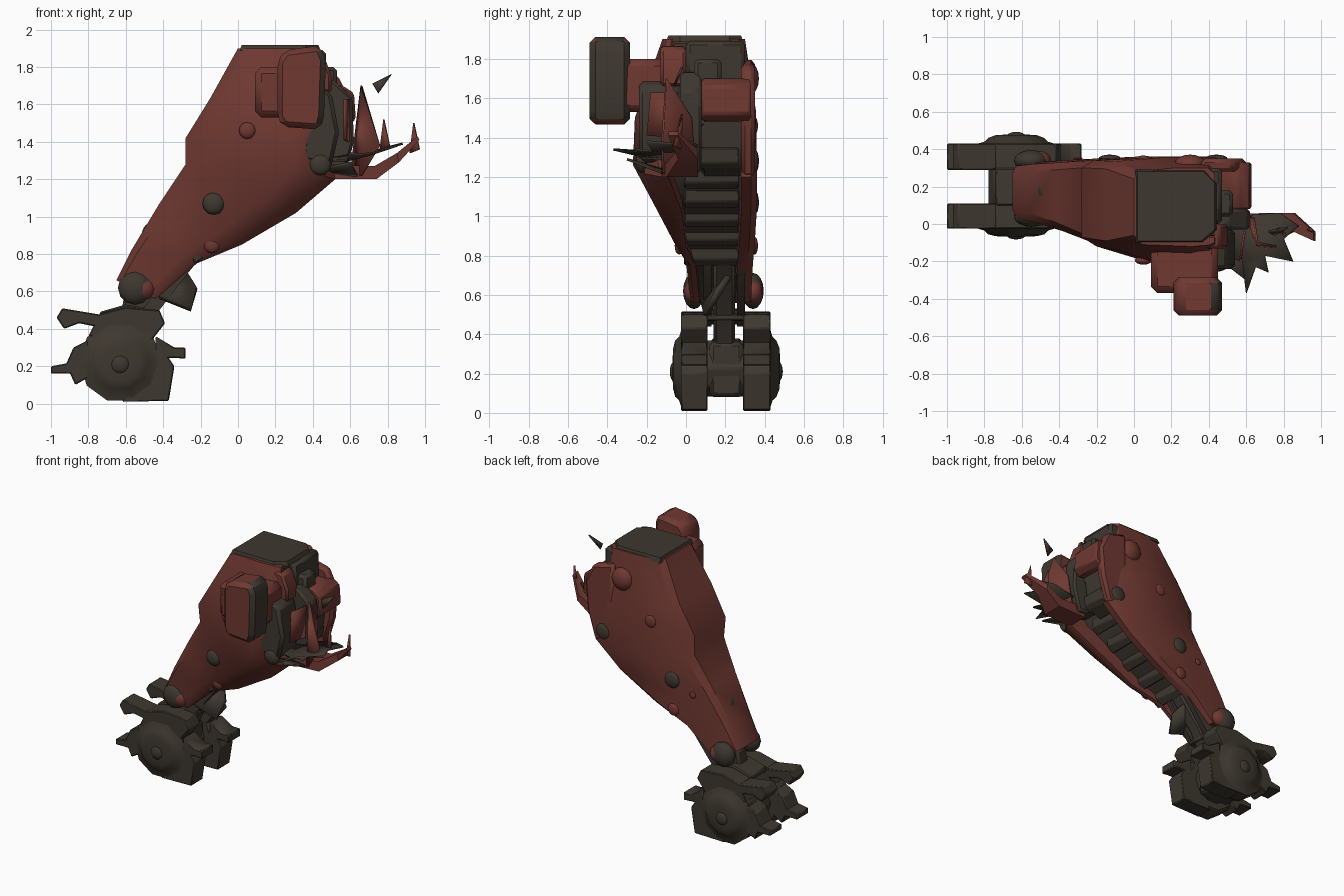
import bpy, bmesh, math
from mathutils import Vector, Matrix

cube = bpy.data.objects.get("Cube")
if cube:
    bpy.data.objects.remove(cube)


def material(name, rgb):
    m = bpy.data.materials.new(name)
    m.use_nodes = True
    m.diffuse_color = (*rgb, 1)
    bsdf = next(n for n in m.node_tree.nodes if n.type == 'BSDF_PRINCIPLED')
    bsdf.inputs["Base Color"].default_value = (*rgb, 1)
    bsdf.inputs["Roughness"].default_value = 0.8
    return m


RED = material("rust red", (0.16, 0.04, 0.031))
DARK = material("dark metal", (0.048, 0.039, 0.029))


def finish(name, bm, *mats, bevel=0, angle=35):
    bmesh.ops.recalc_face_normals(bm, faces=bm.faces)
    mesh = bpy.data.meshes.new(name)
    bm.to_mesh(mesh)
    bm.free()
    for m in mats:
        mesh.materials.append(m)
    mesh.polygons.foreach_set("use_smooth", [True] * len(mesh.polygons))
    mesh.set_sharp_from_angle(angle=math.radians(angle))
    ob = bpy.data.objects.new(name, mesh)
    bpy.context.scene.collection.objects.link(ob)
    if bevel:
        b = ob.modifiers.new("bevel", 'BEVEL')
        b.width, b.segments = bevel, 1
    return ob


def loft(name, rings, *mats, bevel=0):
    bm = bmesh.new()
    rows = [[bm.verts.new(p) for p in r] for r in rings]
    n = len(rows[0])
    for a, b in zip(rows, rows[1:]):
        for i in range(n):
            j = (i + 1) % n
            bm.faces.new((a[i], a[j], b[j], b[i]))
    bm.faces.new(rows[0])
    bm.faces.new(rows[-1])
    return finish(name, bm, *mats, bevel=bevel)


def prism(name, outline, y0, y1, *mats, bevel=0.0):
    """Side outline in x and z, pulled across y."""
    return loft(name, [[(x, y, z) for x, z in outline] for y in (y0, y1)], *mats, bevel=bevel)


def box(name, x, y, z, *mats, bevel=0.02):
    outline = [(x[0], z[0]), (x[1], z[0]), (x[1], z[1]), (x[0], z[1])]
    return prism(name, outline, *y, *mats, bevel=bevel)


def plate(name, points, mat, thick=0.012):
    bm = bmesh.new()
    bm.faces.new([bm.verts.new(p) for p in points])
    bmesh.ops.triangulate(bm, faces=bm.faces)
    ob = finish(name, bm, mat)
    s = ob.modifiers.new("thickness", 'SOLIDIFY')
    s.thickness, s.offset = thick, 0


def knob(name, pos, r, mat, depth=0.5, axis='Y'):
    """Flattened dome, squashed along one axis."""
    bm = bmesh.new()
    bmesh.ops.create_uvsphere(bm, u_segments=12, v_segments=8, radius=r)
    bmesh.ops.scale(bm, vec=(1, 1, depth), verts=bm.verts)
    turn = (math.pi / 2, 'X') if axis == 'Y' else (-math.pi / 3, 'Y')
    bmesh.ops.rotate(bm, matrix=Matrix.Rotation(turn[0], 3, turn[1]), verts=bm.verts)
    bmesh.ops.translate(bm, vec=pos, verts=bm.verts)
    finish(name, bm, mat, angle=50)


# Limb shell: C-shaped sections open on the +x side
# each: left edge x z, right edge x z, then y of left corner, bulge, lip, rear
SECTIONS = [
    (-.65, .66, -.44, .56, .05, .02, .04, .33),
    (-.57, .82, -.22, .75, .03, .00, .02, .34),
    (-.42, 1.07, .02, .85, -.02, -.08, -.03, .35),
    (-.28, 1.28, .31, 1.02, -.08, -.18, -.05, .36),
    (-.28, 1.42, .52, 1.2, -.1, -.27, -.12, .36),
    (-.15, 1.63, .46, 1.45, -.12, -.26, -.2, .355),
    (0, 1.9, .43, 1.9, -.09, -.12, -.1, .3),
]


def across(s, t, y):
    return (s[0] + (s[2] - s[0]) * t, y, s[1] + (s[3] - s[1]) * t)


def shell_ring(s):
    yl, yf, ye, yb = s[4:]
    shape = [(1, ye), (.93, yf * .6 + ye * .4), (.72, yf), (.1, yl - .02), (0, yl + .03),
             (0, yb - .06), (.08, yb - .02), (.5, yb), (.92, yb), (1, yb - .03),
             (1, yb - .08), (.3, yb - .1), (.3, ye + .04), (1, ye + .03)]
    return [across(s, t, y) for t, y in shape]


loft("limb_shell", [shell_ring(s) for s in SECTIONS], RED)

# Dark filling of the open channel
loft("channel_core", [[across(s, t, y) for t, y in
     ((.2, s[6] + .02), (.8, s[6] + .02), (.8, s[7] - .07), (.2, s[7] - .07))]
     for s in SECTIONS[:5]] +
     [[(.05, -.1, 1.65), (.42, -.17, 1.55), (.42, .28, 1.55), (.05, .28, 1.65)],
      [(.05, -.06, 1.88), (.43, -.06, 1.88), (.43, .27, 1.88), (.05, .27, 1.88)]], DARK)

# Stepped ribs along the channel
start, end = Vector((-.2, 0, .79)), Vector((.5, 0, 1.28))
for i in range(6):
    c = start.lerp(end, i / 5)
    prism(f"channel_rib_{i + 1}", [(c.x - .07, c.z + .05), (c.x - .03, c.z - .045),
          (c.x + .02, c.z - .01), (c.x + .03, c.z + .07)], -.01, .27, DARK, bevel=.008)

# Top cap with cut corners, and the rim below it
loft("top_cap", [[(.02 - g, -.09 - g, z), (.36 + g, -.09 - g, z), (.43 + g, -.03, z),
                  (.43 + g, .22, z), (.37 + g, .28 + g, z), (.02 - g, .28 + g, z)]
                 for g, z in ((.012, 1.885), (0, 1.918))], DARK)
box("upper_rim", (.36, .47), (0, .3), (1.68, 1.89), DARK)
prism("front_rim", [(.38, 1.68), (.5, 1.66), (.5, 1.75), (.46, 1.86), (.38, 1.87)],
      -.13, 0, RED, bevel=.015)
box("rim_column", (.4, .53), (.04, .18), (1.45, 1.8), DARK)
prism("inner_frame", [(.4, 1.25), (.57, 1.22), (.62, 1.4), (.61, 1.64), (.5, 1.74), (.42, 1.7)],
      -.03, .08, DARK, bevel=.015)
prism("front_cavity", [(.34, 1.3), (.5, 1.27), (.54, 1.45), (.5, 1.66), (.38, 1.72)],
      -.24, -.03, DARK, bevel=.02)
prism("inner_block", [(.38, 1.2), (.5, 1.25), (.54, 1.52), (.42, 1.6)], .08, .29, DARK, bevel=.015)

# Rear wall extension and the guard wrapped round its edge
prism("rear_panel", [(.36, 1.2), (.52, 1.2), (.58, 1.4), (.6, 1.62), (.53, 1.76), (.36, 1.8)],
      .28, .35, RED, bevel=.02)
prism("side_guard", [(.42, 1.52), (.58, 1.48), (.63, 1.52), (.62, 1.66), (.56, 1.7), (.42, 1.7)],
      .08, .33, RED, bevel=.012)
knob("rear_bulge", (.3, .32, 1.7), .085, RED, .6)

# Front box pair, the outer one with a dark +x side
box("box_mount", (.09, .45), (-.37, -.08), (1.53, 1.8), RED, bevel=.035)
outer = prism("outer_box", [(.21, 1.53), (.24, 1.48), (.44, 1.465), (.46, 1.54), (.47, 1.84),
              (.44, 1.915), (.25, 1.89), (.21, 1.83)], -.49, -.285, RED, DARK, bevel=.035)
for f in outer.data.polygons:
    if f.normal.x > .6:
        f.material_index = 1

# Torn sheet metal on the open side
plate("torn_panel", [(.6, .05, 1.2), (.66, -.12, 1.22), (.76, -.12, 1.38), (.66, -.1, 1.7),
                     (.64, .03, 1.5)], RED)
plate("torn_flap", [(.57, -.2, 1.41), (.59, -.05, 1.4), (.59, -.04, 1.63), (.57, -.18, 1.63)], RED)
loft("torn_bar", [[(x, y0, z), (x, y1, z), (x - .01, y1, z + h), (x - .01, y0, z + h)]
                  for x, z, h, y0, y1 in ((.5, 1.2, .08, -.12, .05), (.74, 1.2, .07, -.1, .06),
                                          (.86, 1.29, .05, -.04, .06), (.97, 1.41, .02, -.09, -.04))],
     RED)
plate("torn_sheet", [(.5, .04, 1.32), (.78, .06, 1.36), (.88, -.01, 1.39), (.8, -.08, 1.37),
                     (.85, -.2, 1.38), (.7, -.17, 1.33), (.72, -.26, 1.34), (.65, -.23, 1.33),
                     (.6, -.37, 1.34), (.58, -.2, 1.3), (.5, -.18, 1.3)], DARK)
plate("lower_tear", [(.47, -.2, 1.26), (.6, -.3, 1.29), (.64, -.12, 1.22), (.52, -.05, 1.22)], DARK)
plate("loose_flake", [(.72, -.04, 1.71), (.82, -.02, 1.76), (.75, -.06, 1.66)], DARK)
for i, (x, z) in enumerate(((.78, 1.52), (.94, 1.5))):
    plate(f"torn_spike_{i + 1}", [(x - .02, -.03, z - .16), (x + .03, -.06, z - .14),
                                  (x, -.02, z)], RED)

# Rivets on both faces
for i, (x, z, r, mat, front) in enumerate((
        (.05, 1.46, .045, RED, -.195), (.44, 1.28, .06, DARK, -.225), (-.13, 1.07, .06, DARK, -.1),
        (-.14, .85, .045, RED, -.035), (-.3, 1.0, .025, RED, -.035))):
    knob(f"front_rivet_{i + 1}", (x, front, z), r, mat)
    knob(f"rear_rivet_{i + 1}", (x, .35, z), r, mat, .35)
knob("left_rivet", (-.487, .18, .93), .04, DARK, axis='X')

# Ankle joint
for side, y in (("front", .04), ("rear", .34)):
    knob(f"{side}_ankle_cap", (-.55, y, .62), .092, DARK, .6)
    knob(f"{side}_ankle_rim", (-.505, y, .615), .062, RED, .8)
prism("ankle_strut", [(-.66, .3), (-.52, .3), (-.4, .54), (-.2, .78), (-.34, .82), (-.6, .62)],
      .14, .25, DARK, bevel=.015)
for y in (.09, .26):
    prism("ankle_rod", [(-.56, .44), (-.42, .5), (-.22, .76), (-.28, .8)], y, y + .04, DARK)
plate("ankle_blade", [(-.42, .08, .57), (-.25, .1, .5), (-.22, .16, .62), (-.29, .24, .73),
                      (-.4, .26, .62)], DARK, .03)
prism("ankle_plate", [(-.74, .49), (-.6, .53), (-.42, .5), (-.42, .47), (-.74, .45)],
      .1, .3, DARK, bevel=.008)

# Foot: two spiked drums on a shared axle
CX, CZ = -.63, .225


def circle(r, n=10):
    return [(CX + r * math.cos(math.tau * k / n), CZ + r * math.sin(math.tau * k / n))
            for k in range(n)]


prism("foot_axle", circle(.15), .08, .33, DARK, bevel=.01)
prism("axle_bridge", [(-.76, .08), (-.5, .08), (-.48, .36), (-.74, .38)], .12, .29, DARK, bevel=.02)
SPIKES = {
    "lower_left": [(-.82, .16), (-1, .16), (-1, .2), (-.89, .22), (-.82, .27)],
    "lower_front": [(-.8, .14), (-.87, .1), (-.92, .21), (-.88, .3), (-.8, .34)],
    "upper_left": [(-.7, .4), (-.85, .43), (-.93, .4), (-.97, .46), (-.94, .51), (-.7, .47)],
    "upper_right": [(-.8, .36), (-.74, .48), (-.6, .515), (-.42, .5), (-.39, .43), (-.46, .34)],
    "right": [(-.44, .24), (-.34, .245), (-.28, .24), (-.28, .3), (-.34, .3), (-.44, .36)],
    "heel": [(-.62, .01), (-.37, .015), (-.34, .2), (-.42, .32)],
}
for side, inner, face, tip in (("front", .11, -.035, -.08), ("rear", .29, .44, .49)):
    out = 1 if tip > inner else -1
    loft(f"{side}_drum", [[(x, y, z) for x, z in circle(r)] for r, y in
         ((.2, inner), (.22, inner + out * .03), (.22, face - out * .015), (.17, face),
          (.15, face + out * .02), (.11, tip - out * .015), (.06, tip - out * .012))], DARK)
    knob(f"{side}_hub", (CX, tip - out * .02, CZ - .015), .05, DARK, .45)
    for name, outline in SPIKES.items():
        prism(f"{side}_{name}_spike", outline, inner, face - out * .01, DARK, bevel=.006)
